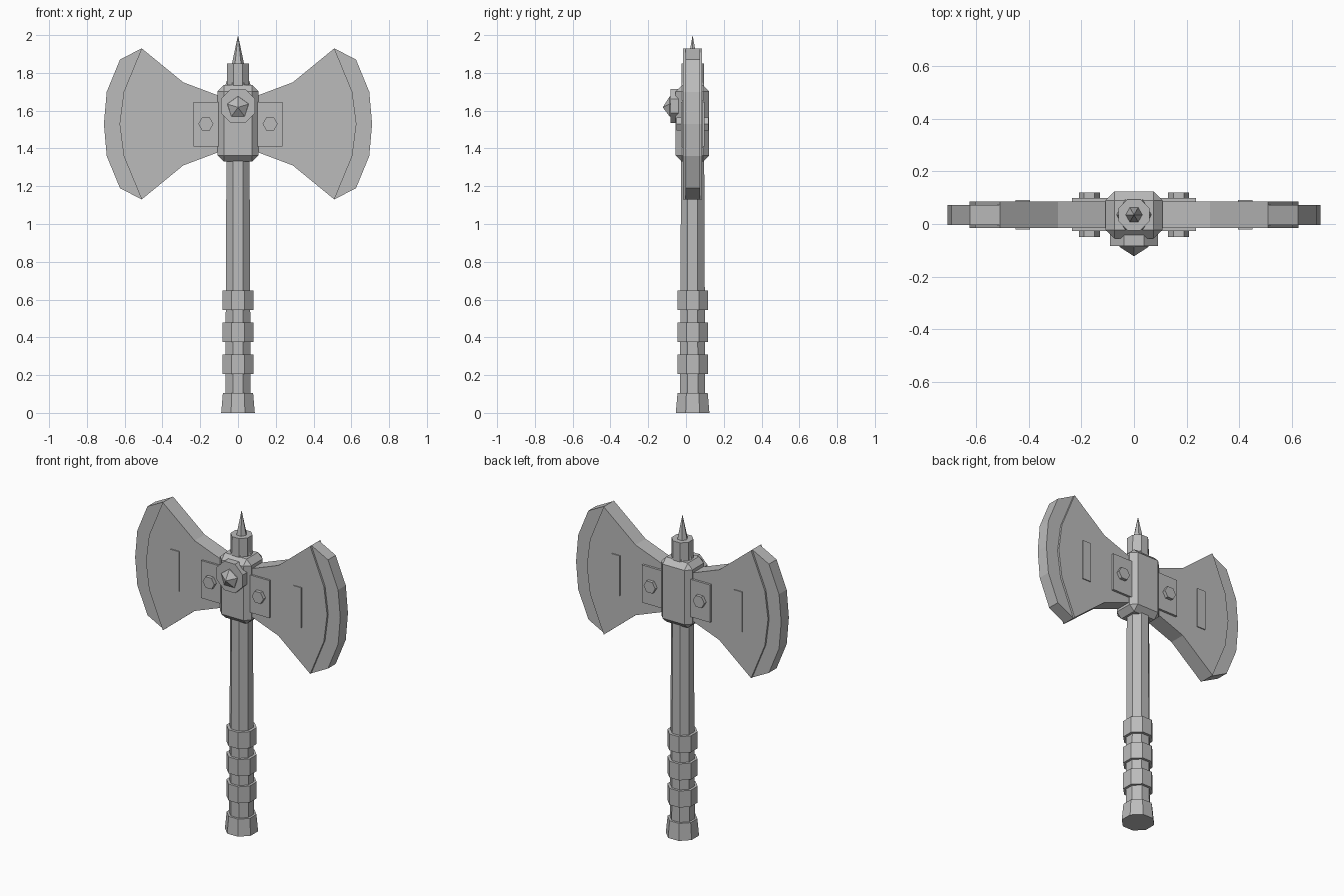
import bpy, bmesh, math
from mathutils import Matrix

if "Cube" in bpy.data.objects:
    bpy.data.objects.remove(bpy.data.objects["Cube"], do_unlink=True)

YC = 0.035   # depth of the weapon's axis
ZC = 1.53    # height of the blade centre

grey = bpy.data.materials.new("plain_grey")
grey.use_nodes = True
grey.diffuse_color = (0.5, 0.5, 0.5, 1)
grey.node_tree.nodes["Principled BSDF"].inputs["Base Color"].default_value = (0.5, 0.5, 0.5, 1)


def finish(name, bm):
    bmesh.ops.recalc_face_normals(bm, faces=bm.faces)
    mesh = bpy.data.meshes.new(name)
    bm.to_mesh(mesh)
    bm.free()
    mesh.materials.append(grey)
    obj = bpy.data.objects.new(name, mesh)
    bpy.context.collection.objects.link(obj)
    return obj


def prism(name, sides, r1, r2, z1, z2, turn=0.0):
    """Upright tapered prism; radii are measured to the corners."""
    bm = bmesh.new()
    bmesh.ops.create_cone(bm, cap_ends=True, segments=sides, radius1=r1, radius2=r2, depth=z2 - z1)
    bm.transform(Matrix.Translation((0, YC, (z1 + z2) / 2)) @ Matrix.Rotation(turn, 4, "Z"))
    return finish(name, bm)


def octagon(name, a1, a2, z1, z2):
    """Eight-sided prism with flats to the front; half-widths given."""
    k = 1 / math.cos(math.pi / 8)
    return prism(name, 8, a1 * k, a2 * k, z1, z2, math.pi / 8)


def disc(name, sides, r, x, z, y1, y2, turn):
    """Prism lying along the depth axis."""
    bm = bmesh.new()
    bmesh.ops.create_cone(bm, cap_ends=True, segments=sides, radius1=r, radius2=r, depth=y2 - y1)
    bm.transform(Matrix.Translation((x, (y1 + y2) / 2, z))
                 @ Matrix.Rotation(math.pi / 2, 4, "X") @ Matrix.Rotation(turn, 4, "Z"))
    return finish(name, bm)


def box(name, x1, x2, y1, y2, z1, z2):
    bm = bmesh.new()
    bmesh.ops.create_cube(bm, size=1)
    bm.transform(Matrix.Translation(((x1 + x2) / 2, (y1 + y2) / 2, (z1 + z2) / 2))
                 @ Matrix.Diagonal((x2 - x1, y2 - y1, z2 - z1, 1)))
    return finish(name, bm)


def slab(name, outline, half, side):
    """Extrude an (x, z) outline through the depth."""
    bm = bmesh.new()
    face = bm.faces.new([bm.verts.new((side * x, YC - half, z)) for x, z in outline])
    out = bmesh.ops.extrude_face_region(bm, geom=[face])
    moved = [v for v in out["geom"] if isinstance(v, bmesh.types.BMVert)]
    bmesh.ops.translate(bm, verts=moved, vec=(0, 2 * half, 0))
    return finish(name, bm)


def mirrored(upper):
    """Reflect the points below the blade centre line."""
    return upper + [(x, 2 * ZC - z) for x, z in reversed(upper) if z != ZC]


# Handle, pommel and grip bands
octagon("shaft", 0.067, 0.059, 0.05, 1.85)
octagon("pommel", 0.089, 0.08, 0, 0.105)
for i, z in enumerate((0.205, 0.375, 0.545)):
    octagon(f"grip_band_{i + 1}", 0.081, 0.081, z, z + 0.103)

# Top spike with its flared base
prism("spike", 6, 0.036, 0, 1.83, 2.0, math.pi / 6)
prism("spike_flare", 6, 0.078, 0.052, 1.70, 1.78, math.pi / 6)

# Chamfered head block
head = box("head_block", -0.108, 0.108, YC - 0.09, YC + 0.088, 1.33, 1.735)
bevel = head.modifiers.new("chamfer", "BEVEL")
bevel.width = 0.033
bevel.segments = 1

# Front boss and faceted gem
disc("boss", 8, 0.098, 0, 1.625, -0.083, -0.04, math.pi / 8)
bm = bmesh.new()
bmesh.ops.create_icosphere(bm, subdivisions=1, radius=0.066)
bm.transform(Matrix.Translation((0, -0.057, 1.617)) @ Matrix.Rotation(math.pi / 2, 4, "X")
             @ Matrix.Rotation(math.pi / 2, 4, "Z"))
finish("gem", bm)

# Blades: thick body, thinner cutting rim, plates, bolts and raised bars
inner = [(0.51, 1.93), (0.605, 1.70), (0.627, ZC)]
outer = [(0.51, 1.93), (0.625, 1.87), (0.695, 1.70), (0.71, ZC)]
body = mirrored([(0.05, 1.66), (0.29, 1.75)] + inner)
rim = mirrored(outer) + mirrored(inner)[-2:0:-1]

for side, label in ((1, "left"), (-1, "right")):
    slab(f"{label}_blade_body", body, 0.05, side)
    slab(f"{label}_blade_rim", rim, 0.038, side)
    x1, x2 = sorted((side * 0.09, side * 0.236))
    box(f"{label}_plate", x1, x2, YC - 0.062, YC + 0.064, 1.41, 1.645)
    disc(f"{label}_bolt", 6, 0.04, side * 0.17, ZC, YC - 0.084, YC + 0.084, math.pi / 6)
    x1, x2 = sorted((side * 0.395, side * 0.452))
    box(f"{label}_raised_bar", x1, x2, YC - 0.056, YC + 0.056, 1.405, 1.655)
